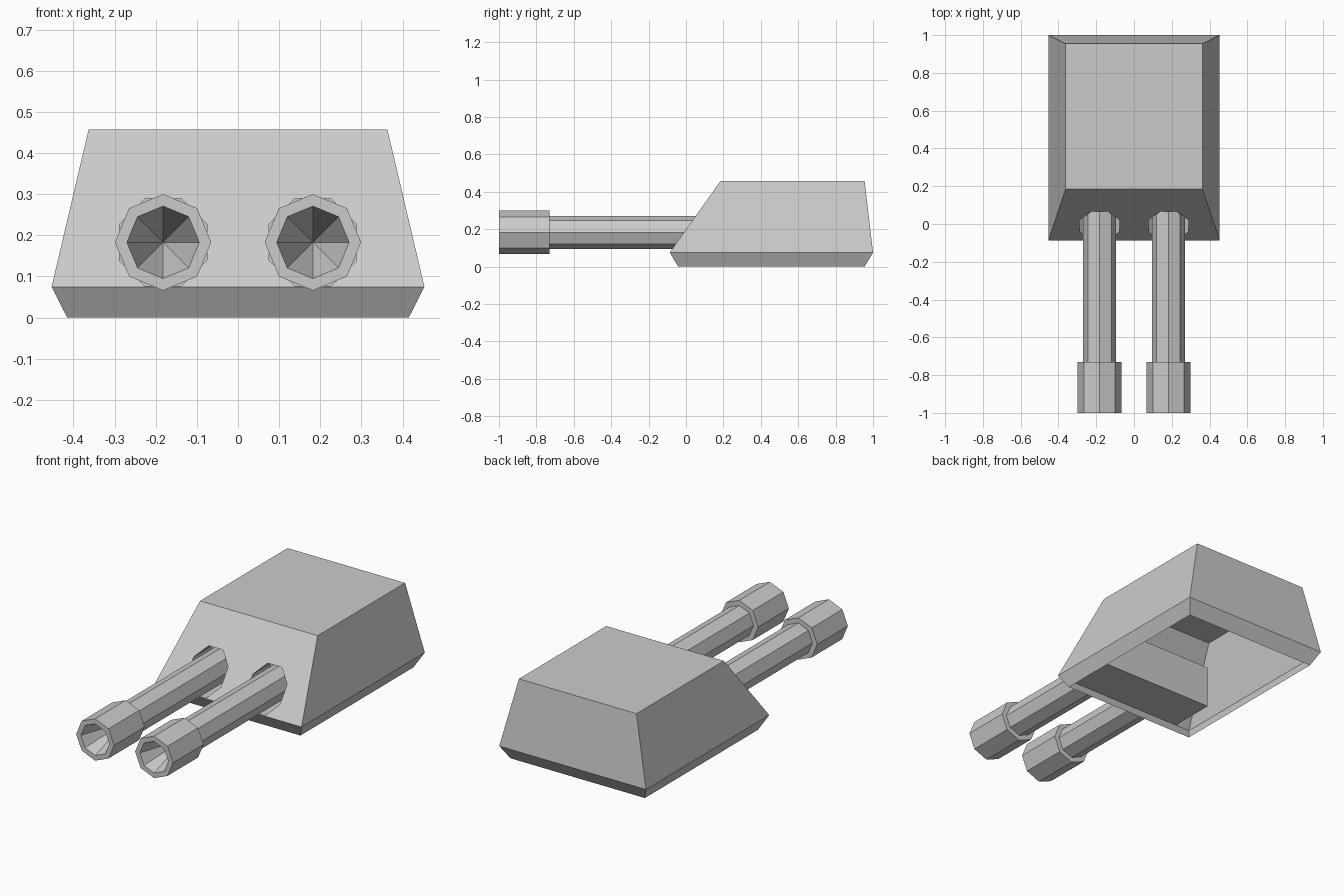
import bpy
import bmesh
from math import sin, cos, pi
from mathutils import Vector

if "Cube" in bpy.data.objects:
    bpy.data.objects.remove(bpy.data.objects["Cube"], do_unlink=True)

GRAY = (0.6, 0.6, 0.6, 1)
metal = bpy.data.materials.new("light_gray")
metal.use_nodes = True
metal.diffuse_color = GRAY
metal.node_tree.nodes["Principled BSDF"].inputs["Base Color"].default_value = GRAY

SIDES = 8
GUN_X, GUN_Z = 0.182, 0.183
LIP_Y, LIP_Z = -0.087, 0.075      # lower edge of the sloped front
ROOF_Y, ROOF_Z = 0.184, 0.457     # upper edge of the sloped front
BOX_BACK = 0.175


def slope_y(z):
    return LIP_Y + (z - LIP_Z) * (ROOF_Y - LIP_Y) / (ROOF_Z - LIP_Z)


def finish(name, bm, recalc=True):
    if recalc:
        bmesh.ops.recalc_face_normals(bm, faces=bm.faces[:])
    mesh = bpy.data.meshes.new(name)
    bm.to_mesh(mesh)
    bm.free()
    mesh.materials.append(metal)
    obj = bpy.data.objects.new(name, mesh)
    bpy.context.collection.objects.link(obj)
    return obj


def octagon(x, radius, turn=0.0):
    """Points (x, z) of an octagon round a gun axis."""
    steps = [2 * pi * i / SIDES + turn for i in range(SIDES)]
    return [(x + radius * sin(a), GUN_Z + radius * cos(a)) for a in steps]


def socket_ring(x):
    return [Vector((px, slope_y(pz), pz)) for px, pz in octagon(x, 0.115, pi / SIDES)]


def loop_edges(bm, points):
    verts = [bm.verts.new(p) for p in points]
    return [bm.edges.new((v, verts[i - 1])) for i, v in enumerate(verts)]


# Hull: three stacked rectangles, open underneath, with two holes in the slope
bm = bmesh.new()
levels = [(0.415, -0.042, 0.955, 0), (0.453, LIP_Y, 1.0, LIP_Z), (0.363, ROOF_Y, 0.955, ROOF_Z)]
rings = [[bm.verts.new(p) for p in ((-w, f, z), (w, f, z), (w, b, z), (-w, b, z))]
         for w, f, b, z in levels]
for level, (low, high) in enumerate(zip(rings, rings[1:])):
    for i in range(4):
        j = (i + 1) % 4
        if (level, i) != (1, 0):
            bm.faces.new((low[i], low[j], high[j], high[i]))
bm.faces.new(rings[2])
low, high = rings[1], rings[2]
front = [bm.edges.get(pair) for pair in
         ((low[0], low[1]), (low[1], high[1]), (high[1], high[0]), (high[0], low[0]))]
for side in (-1, 1):
    front += loop_edges(bm, socket_ring(side * GUN_X))
bmesh.ops.triangle_fill(bm, edges=front, use_beauty=True)
finish("turret_hull", bm)

# Gun mount: wedge-fronted box behind the slope, its front closed by the hull
bm = bmesh.new()
top = 0.311
section = ((LIP_Y, LIP_Z), (BOX_BACK, LIP_Z), (BOX_BACK, top), (slope_y(top), top))
left, right = [[bm.verts.new((x, y, z)) for y, z in section] for x in (0.362, -0.362)]
for i in range(3):
    bm.faces.new((left[i], left[i + 1], right[i + 1], right[i]))
bm.faces.new(left)
bm.faces.new(right[::-1])
finish("gun_mount", bm)


def gun(name, x):
    """Barrel with a wider muzzle and a tapered bore, turned round its axis."""
    profile = [(0, 0.17), (0.088, 0.17), (0.088, -0.73), (0.117, -0.73),
               (0.117, -1), (0.088, -1), (0, -0.73)]
    bm = bmesh.new()
    turned = []
    for radius, y in profile:
        if radius:
            turned.append([bm.verts.new((px, y, pz)) for px, pz in octagon(x, radius)])
        else:
            turned.append([bm.verts.new((x, y, GUN_Z))] * SIDES)
    for a, b in zip(turned, turned[1:]):
        for i in range(SIDES):
            corners = (a[i - 1], a[i], b[i], b[i - 1])
            bm.faces.new(list(dict.fromkeys(corners)))
    finish(name, bm)


def socket(name, x):
    """Recess walls running back from the hole, facing the gun."""
    bm = bmesh.new()
    mouth = socket_ring(x)
    outer = [bm.verts.new(p) for p in mouth]
    inner = [bm.verts.new((p.x, BOX_BACK - 0.003, p.z)) for p in mouth]
    for i in range(SIDES):
        bm.faces.new((outer[i - 1], outer[i], inner[i], inner[i - 1]))
    bm.faces.new(inner)
    bm.normal_update()
    axis = Vector((x, 0, GUN_Z))
    for face in bm.faces:
        toward = axis - face.calc_center_median()
        if abs(face.normal.y) > 0.9:
            toward = Vector((0, -1, 0))
        if face.normal.dot(Vector((toward.x, min(toward.y, 0) if toward.y == -1 else 0, toward.z))) < 0:
            face.normal_flip()
    finish(name, bm, recalc=False)


# Twin guns and their sockets
for label, side in (("right", -1), ("left", 1)):
    gun(label + "_gun", side * GUN_X)
    socket(label + "_gun_socket", side * GUN_X)
